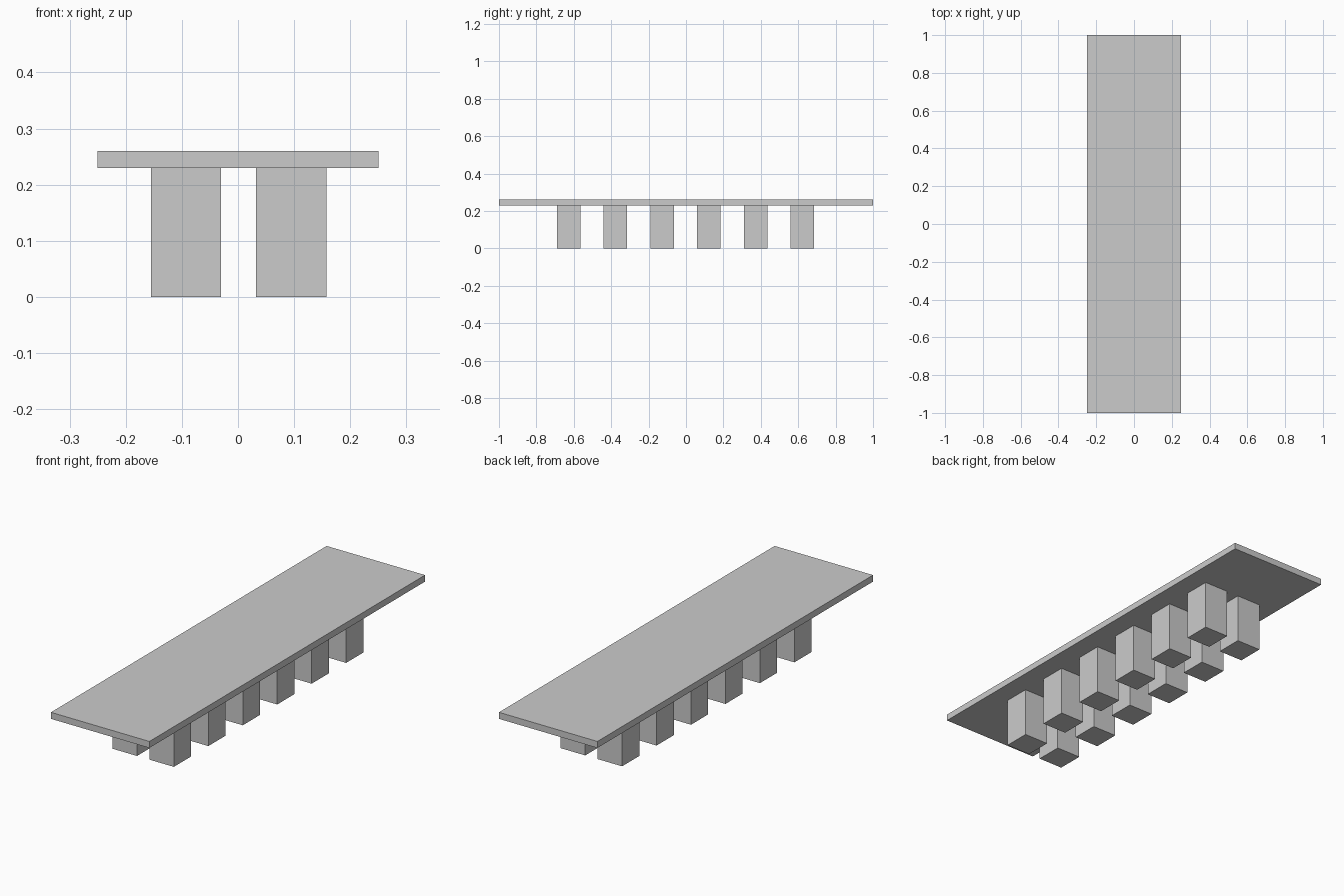
import bpy

if "Cube" in bpy.data.objects:
    bpy.data.objects.remove(bpy.data.objects["Cube"])


def box(name, center, size):
    bpy.ops.mesh.primitive_cube_add(size=1, location=center)
    obj = bpy.context.object
    obj.name = name
    obj.scale = size
    bpy.ops.object.transform_apply(location=False, rotation=False, scale=True)
    return obj


TOP_T = 0.03     # slab thickness
LEG_H = 0.23     # leg height
LEG_W = 0.125    # square leg width

# Long flat top
box("top_slab", (0, 0, LEG_H + TOP_T / 2), (0.5, 2.0, TOP_T))

# Two rows of six square legs
for side, x in (("left", -0.0925), ("right", 0.0948)):
    for i in range(6):
        y = -0.6275 + 0.25 * i
        box(f"{side}_leg_{i + 1}", (x, y, LEG_H / 2), (LEG_W, LEG_W, LEG_H))
